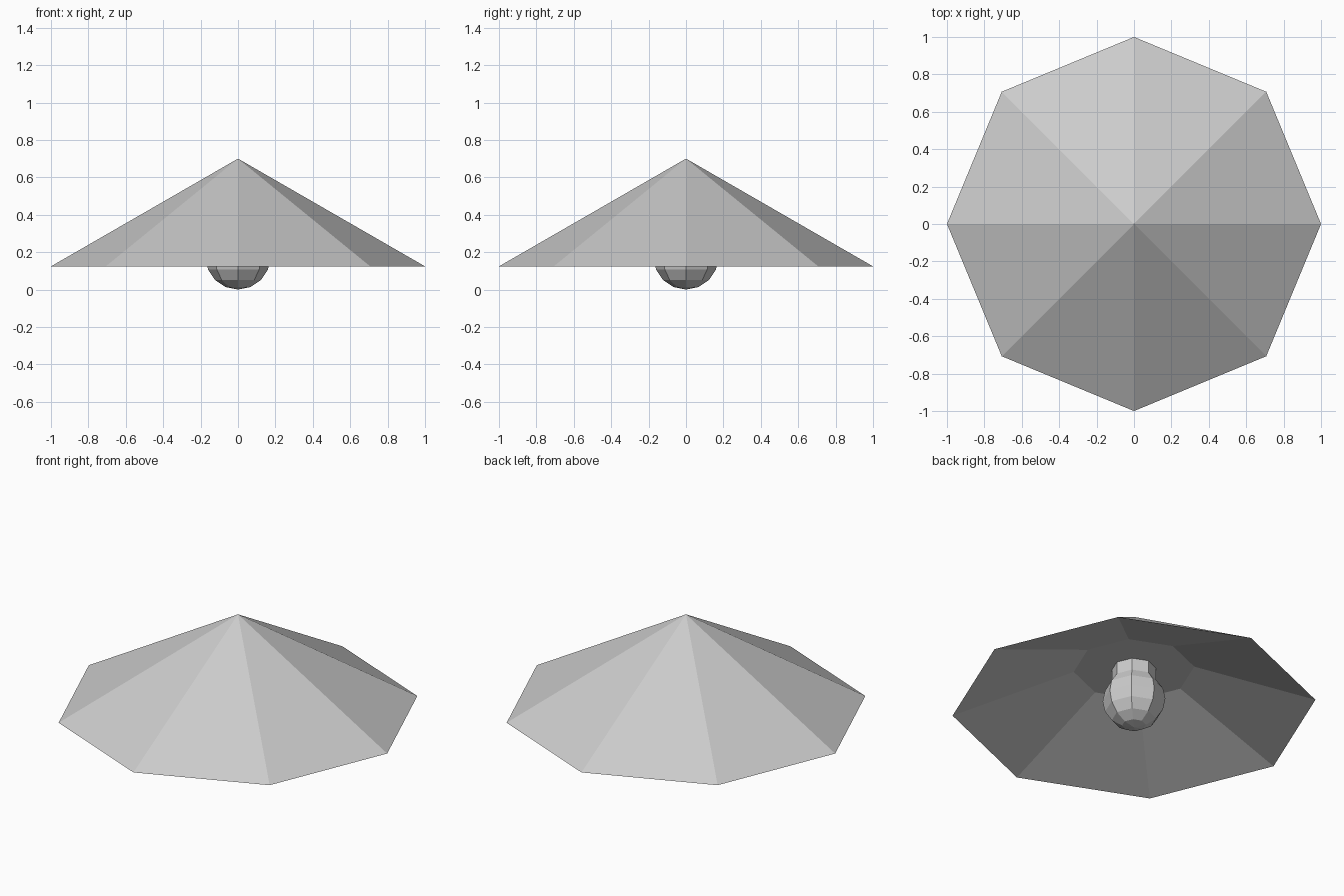
import bpy
import math

if "Cube" in bpy.data.objects:
    bpy.data.objects.remove(bpy.data.objects["Cube"])

SIDES = 8


def lathe(name, profile):
    """Turn an (r, z) profile into an eight-sided flat-shaded solid."""
    verts, rings, faces = [], [], []
    for r, z in profile:
        n = 1 if r == 0 else SIDES
        rings.append(list(range(len(verts), len(verts) + n)))
        for i in range(n):
            a = math.tau * i / SIDES
            verts.append((r * math.cos(a), r * math.sin(a), z))
    for lo, hi in zip(rings, rings[1:]):
        for i in range(SIDES):
            j = (i + 1) % SIDES
            quad = [lo[i % len(lo)], lo[j % len(lo)], hi[j % len(hi)], hi[i % len(hi)]]
            faces.append(list(dict.fromkeys(quad)))
    mesh = bpy.data.meshes.new(name)
    mesh.from_pydata(verts, [], faces)
    obj = bpy.data.objects.new(name, mesh)
    bpy.context.collection.objects.link(obj)
    return obj


# Shade: flat ceiling inside, sloped underside, sharp rim, pointed top
CEILING = 0.368
lathe("lamp_shade", [(0, CEILING), (0.332, CEILING), (1.0, 0.124), (0, 0.70)])

# Bulb: faceted globe running up into a straight neck under the ceiling
R = 0.173
globe = [(0, 0)]
for k in range(1, 7):
    t = math.radians(22.5 * k)
    globe.append((R * math.sin(t), R - R * math.cos(t)))
neck_r = globe[-1][0]
lathe("light_bulb", globe + [(neck_r, CEILING), (0, CEILING)])
